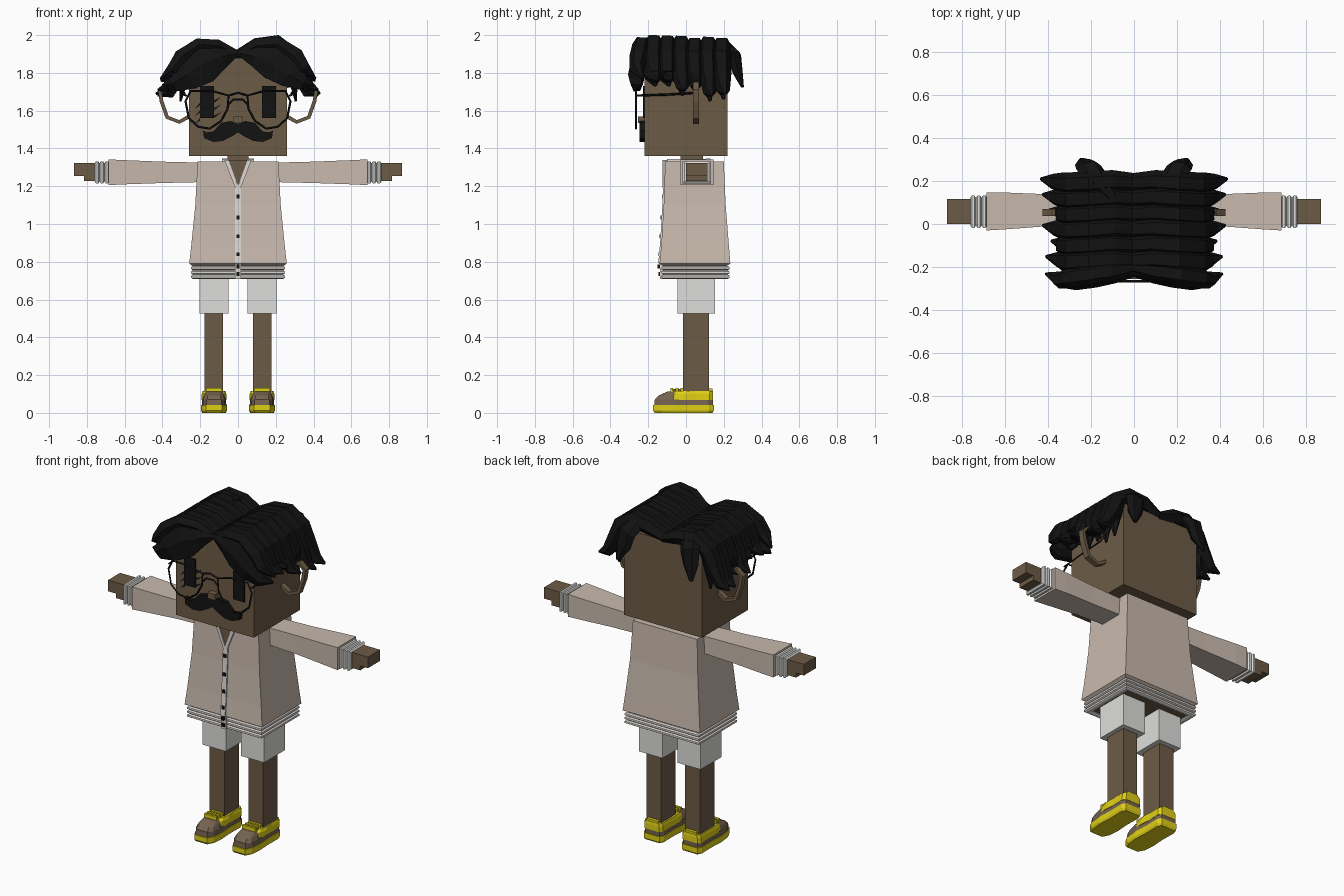
import bpy, bmesh, random
from mathutils import Vector

random.seed(4)
if "Cube" in bpy.data.objects:
    bpy.data.objects.remove(bpy.data.objects["Cube"])


def material(name, rgb):
    m = bpy.data.materials.new(name)
    m.use_nodes = True
    m.diffuse_color = (*rgb, 1)
    m.node_tree.nodes["Principled BSDF"].inputs["Base Color"].default_value = (*rgb, 1)
    return m


SKIN = material("brown skin", (0.15, 0.105, 0.06))
BEIGE = material("beige knit", (0.58, 0.49, 0.42))
TRIM = material("pale trim", (0.72, 0.69, 0.66))
WHITE = material("white cloth", (0.73, 0.73, 0.71))
BLACK = material("black", (0.006, 0.006, 0.006))
YELLOW = material("yellow shoe", (0.74, 0.63, 0.008))
TAUPE = material("taupe shoe", (0.18, 0.125, 0.08))


def loft(name, rings, mat):
    """Skin a list of equal-sized point rings and cap both ends."""
    bm = bmesh.new()
    rows = [[bm.verts.new(p) for p in r] for r in rings]
    n = len(rows[0])
    for a, b in zip(rows, rows[1:]):
        for i in range(n):
            j = (i + 1) % n
            bm.faces.new((a[i], a[j], b[j], b[i]))
    bm.faces.new(rows[0])
    bm.faces.new(rows[-1])
    bmesh.ops.recalc_face_normals(bm, faces=bm.faces)
    me = bpy.data.meshes.new(name)
    bm.to_mesh(me)
    bm.free()
    me.materials.append(mat)
    ob = bpy.data.objects.new(name, me)
    bpy.context.collection.objects.link(ob)
    return ob


def flat_ring(z, x0, x1, y0, y1):
    return [(x0, y0, z), (x1, y0, z), (x1, y1, z), (x0, y1, z)]


def side_ring(x, y0, y1, z0, z1):
    return [(x, y0, z0), (x, y1, z0), (x, y1, z1), (x, y0, z1)]


def box(name, x, y, z, mat):
    return loft(name, [flat_ring(h, *x, *y) for h in z], mat)


def plate(name, outline, y0, y1, mat):
    """Extrude an x-z outline along y."""
    return loft(name, [[(x, y, z) for x, z in outline] for y in (y0, y1)], mat)


HEX = [(1, 0), (.5, 1), (-.5, 1), (-1, 0), (-.5, -.8), (.5, -.8)]
SQUARE = [(1, 1), (-1, 1), (-1, -1), (1, -1)]


def strand(name, path, widths, thick, mat, across=(0, 1, 0), section=HEX):
    """Sweep a section along a path with varying width and thickness."""
    pts = [Vector(p) for p in path]
    rings = []
    for i, p in enumerate(pts):
        t = (pts[min(i + 1, len(pts) - 1)] - pts[max(i - 1, 0)]).normalized()
        w = Vector(across)
        w = (w - t * w.dot(t)).normalized()
        u = t.cross(w)
        rings.append([p + w * a * widths[i] + u * b * thick[i] for a, b in section])
    return loft(name, rings, mat)


def wire(name, path, mat, cyclic=False, radius=0.006):
    cu = bpy.data.curves.new(name, 'CURVE')
    cu.dimensions = '3D'
    cu.bevel_depth = radius
    cu.bevel_resolution = 0
    sp = cu.splines.new('POLY')
    sp.points.add(len(path) - 1)
    for q, p in zip(sp.points, path):
        q.co = (*p, 1)
    sp.use_cyclic_u = cyclic
    cu.materials.append(mat)
    ob = bpy.data.objects.new(name, cu)
    bpy.context.collection.objects.link(ob)


def span(s, a, b):
    return sorted((s * a, s * b))


# Head, neck and nose
box("head", (-.26, .26), (-.22, .22), (1.36, 1.88), SKIN)
box("neck", (-.055, .055), (-.03, .09), (1.3, 1.37), SKIN)
box("nose", (-.025, .025), (-.255, -.21), (1.535, 1.57), SKIN)

# Jumper body: height, half width, front, back
BODY = [(.775, .235, -.115, .21), (.79, .258, -.14, .235), (.9, .246, -.13, .226),
        (1.1, .226, -.118, .21), (1.33, .214, -.11, .2)]
loft("jumper_body", [flat_ring(z, -w, w, f, b) for z, w, f, b in BODY], BEIGE)
box("jumper_inside", (-.225, .225), (-.1, .2), (.72, .74), SKIN)


def hem_part(name, x, y):
    rings = []
    for i in range(3):
        z = .71 + i * .023
        for h, g in ((0, -.008), (.005, 0), (.016, 0), (.022, -.008)):
            rings.append(flat_ring(z + h, x[0] - g, x[1] + g, y[0] - g, y[1] + g))
    loft(name, rings, TRIM)


for s in (-1, 1):
    hem_part("hem_side", span(s, .215, .248), (-.13, .23))
hem_part("hem_front", (-.248, .248), (-.13, -.1))
hem_part("hem_back", (-.248, .248), (.2, .23))

# Button strip, neck opening and collar
loft("button_strip", [flat_ring(z, -.016, .016, f - .007, f + .01)
                      for z, w, f, b in BODY[1:4]]
     + [flat_ring(1.21, -.016, .016, -.121, -.105)], TRIM)
box("hem_strip", (-.016, .016), (-.138, -.12), (.71, .79), TRIM)
for z, y in ((1.145, -.123), (1.035, -.129), (.935, -.135), (.84, -.141), (.775, -.146), (.735, -.14)):
    box("button", (-.009, .009), (y - .005, y + .012), (z - .01, z + .01), BLACK)
plate("neck_opening", [(-.055, 1.335), (.055, 1.335), (0, 1.205)], -.119, -.1, SKIN)
for s in (-1, 1):
    plate("collar_edge", [(s * .05, 1.338), (s * .072, 1.338), (s * .014, 1.19), (0, 1.2)],
          -.124, -.1, TRIM)
    box("collar_side", span(s, .06, .085), (-.1, .13), (1.32, 1.345), TRIM)
box("collar_back", (-.085, .085), (.105, .13), (1.32, 1.348), TRIM)

for s in (-1, 1):
    # Sleeve, ribbed cuff and hand
    loft("sleeve", [side_ring(s * x, *r) for x, *r in (
        (.19, -.005, .135, 1.222, 1.325), (.4, -.01, .138, 1.217, 1.33),
        (.6, -.025, .146, 1.21, 1.338), (.685, -.03, .146, 1.206, 1.342))], BEIGE)
    cuff = []
    for i in range(3):
        x = .682 + i * .026
        for h, g in ((0, -.01), (.006, 0), (.018, 0), (.025, -.01)):
            cuff.append(side_ring(s * (x + h), -.018 - g, .132 + g, 1.215 - g, 1.332 + g))
    loft("cuff", cuff, WHITE)
    box("hand", span(s, .75, .867), (0, .115), (1.255, 1.322), SKIN)
    box("fingers", span(s, .75, .815), (.0, .115), (1.228, 1.256), SKIN)

    # Shorts and leg
    box("shorts_leg", span(s, .05, .205), (-.045, .153), (.525, .735), WHITE)
    box("leg", span(s, .08, .178), (-.015, .122), (.08, .53), SKIN)

    # Shoe built in layers from one footprint
    def foot(z, y0, y1, k):
        prof = ((0, .6), (.12, .9), (.35, 1), (.6, .92), (.92, .95), (1, .75))
        half = [(k * w, y0 + (y1 - y0) * t) for t, w in prof]
        return [(s * .127 + x, y, z) for x, y in half] + \
               [(s * .127 - x, y, z) for x, y in reversed(half)]

    loft("shoe_sole", [foot(0, -.165, .14, .063), foot(.012, -.175, .147, .069),
                       foot(.042, -.175, .147, .069)], YELLOW)
    loft("shoe_band", [foot(.04, -.168, .142, .065), foot(.072, -.165, .142, .064)], TAUPE)
    loft("shoe_toe", [foot(.07, -.165, .06, .062), foot(.092, -.145, .05, .055),
                      foot(.112, -.1, .04, .045)], TAUPE)
    loft("shoe_upper", [foot(.068, -.095, .144, .066), foot(.1, -.085, .144, .065),
                        foot(.116, -.06, .142, .06)], YELLOW)
    box("shoe_tongue", span(s, .095, .16), (-.08, -.005), (.1, .126), TAUPE)
    for y in (-.075, -.048, -.021):
        box("shoe_lace", span(s, .085, .17), (y - .007, y + .007), (.11, .133), YELLOW)
    box("shoe_heel_tab", span(s, .09, .165), (.115, .14), (.1, .128), YELLOW)

    # Eye and half of the moustache
    box("eye", span(s, .127, .2), (-.228, -.215), (1.56, 1.73), BLACK)
    plate("moustache_half", [(s * x, z) for x, z in (
        (0, 1.53), (.04, 1.545), (.09, 1.535), (.13, 1.49), (.165, 1.485), (.185, 1.495),
        (.18, 1.455), (.13, 1.435), (.08, 1.44), (.03, 1.465), (0, 1.485))], -.245, -.21, BLACK)

    # Looped ear
    ear = [(.25, 1.575), (.31, 1.54), (.375, 1.565), (.405, 1.65), (.415, 1.71), (.38, 1.74), (.25, 1.73)]
    strand("ear", [(s * x, .053, z) for x, z in ear], [.017] * 7, [.01] * 7, SKIN, section=SQUARE)

    # Spectacle rim and temple
    rim = [(.05, 1.68), (.14, 1.705), (.25, 1.705), (.278, 1.65), (.26, 1.56),
           (.21, 1.515), (.15, 1.505), (.09, 1.545), (.055, 1.61)]
    wire("spectacle_rim", [(s * x, -.265, z) for x, z in rim], BLACK, True)
    wire("spectacle_temple", [(s * .275, -.265, 1.68), (s * .285, -.1, 1.685),
                              (s * .285, .06, 1.695)], BLACK)

    # Rows of hair swept from the centre parting
    reach = (.385, .36, .4, .37, .4, .41)
    drop = (1.74, 1.74, 1.69, 1.7, 1.66, 1.67)
    for i in range(6):
        y, r, d = -.17 + i * .072, reach[i], drop[i]
        lift = random.uniform(-.012, .012)
        path = [(-.01, y, 1.885), (.1, y + .008, 1.93 + lift), (.2, y, 1.942 + lift),
                (.285, y - .005, 1.88), (.325, y, 1.79), (r - .03, y + .008, d + .035),
                (r + .025, y + .02, d + .02)]
        strand("hair_row", [(s * a, b, c) for a, b, c in path],
               [.045, .052, .055, .055, .05, .035, .006],
               [.03, .045, .05, .055, .05, .035, .006], BLACK)
        # Ragged side tip under each row
        tip = [(.27, y, 1.86), (.29, y - .01, 1.77), (.305, y + .01, d - .01)]
        strand("hair_side_tip", [(s * a, b, c) for a, b, c in tip],
               [.045, .038, .008], [.035, .028, .006], BLACK)

    # Broad front fringe, with an outer flick
    fringe = [(0, -.22, 1.905), (.09, -.235, 1.885), (.18, -.25, 1.85), (.27, -.262, 1.79),
              (.34, -.26, 1.745), (.4, -.235, 1.735)]
    strand("hair_fringe", [(s * a, b, c) for a, b, c in fringe],
           [.025, .04, .045, .045, .035, .006], [.012, .065, .105, .085, .045, .006], BLACK)
    crown = [(0, -.2, 1.9), (.11, -.22, 1.945), (.21, -.235, 1.95), (.3, -.25, 1.885),
             (.345, -.26, 1.82), (.41, -.23, 1.77)]
    strand("hair_crown", [(s * a, b, c) for a, b, c in crown],
           [.03, .045, .05, .05, .04, .006], [.02, .04, .04, .05, .04, .006], BLACK)

    # Lock hanging behind
    back = [(.1, .13, 1.94), (.17, .2, 1.945), (.21, .262, 1.89), (.225, .275, 1.81), (.245, .3, 1.725)]
    strand("hair_back_lock", [(s * a, b, c) for a, b, c in back],
           [.03, .055, .06, .05, .012], [.03, .035, .035, .03, .008], BLACK, across=(1, 0, 0))

# Spectacle bridges and the small strokes beside one eye
wire("spectacle_bridge", [(-.05, -.265, 1.68), (0, -.265, 1.695), (.05, -.265, 1.68)], BLACK)
wire("spectacle_lower_bridge", [(-.055, -.265, 1.63), (-.025, -.265, 1.66),
                                (.025, -.265, 1.66), (.055, -.265, 1.63)], BLACK)
for z in (1.56, 1.6, 1.64):
    plate("eye_stroke", [(-.2, z - .012), (-.23, z - .03), (-.2, z + .003)], -.226, -.215, BLACK)
    plate("lash_stroke", [(-.127, z), (-.085, z + .035), (-.127, z + .015)], -.226, -.215, BLACK)
